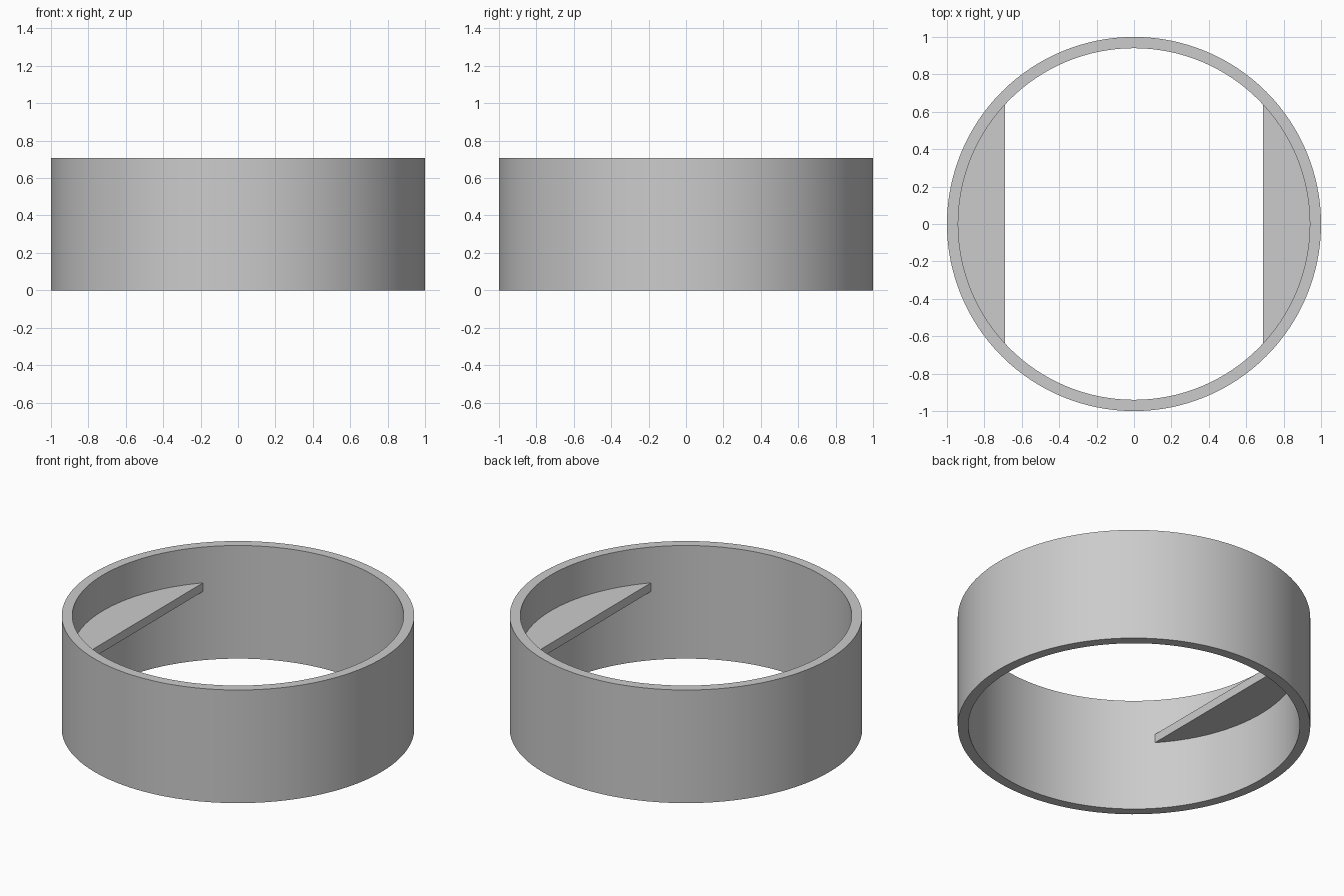
import bpy
import bmesh
from math import acos, cos, sin, pi, radians

OUTER, INNER, HEIGHT = 1.0, 0.94, 0.708
SHELF_X, SHELF_LOW, SHELF_TOP = 0.69, 0.43, 0.484
SEGMENTS = 128

if "Cube" in bpy.data.objects:
    bpy.data.objects.remove(bpy.data.objects["Cube"])

grey = bpy.data.materials.new("plain grey")
grey.use_nodes = True
colour = (0.6, 0.6, 0.6, 1)
grey.diffuse_color = colour
grey.node_tree.nodes["Principled BSDF"].inputs["Base Color"].default_value = colour


def finish(name, bm):
    """Turn a bmesh into a smooth object with sharp edges kept."""
    bmesh.ops.recalc_face_normals(bm, faces=bm.faces)
    mesh = bpy.data.meshes.new(name)
    bm.to_mesh(mesh)
    bm.free()
    mesh.materials.append(grey)
    obj = bpy.data.objects.new(name, mesh)
    bpy.context.collection.objects.link(obj)
    bpy.ops.object.select_all(action="DESELECT")
    obj.select_set(True)
    bpy.context.view_layer.objects.active = obj
    bpy.ops.object.shade_smooth_by_angle(angle=radians(30))


# Ring wall: a rectangular section carried around the axis
bm = bmesh.new()
section = [(INNER, 0), (OUTER, 0), (OUTER, HEIGHT), (INNER, HEIGHT)]
loops = []
for i in range(SEGMENTS):
    a = 2 * pi * i / SEGMENTS
    loops.append([bm.verts.new((r * cos(a), r * sin(a), z)) for r, z in section])
for i, loop in enumerate(loops):
    after = loops[(i + 1) % SEGMENTS]
    for j in range(4):
        k = (j + 1) % 4
        bm.faces.new((loop[j], after[j], after[k], loop[k]))
finish("ring_wall", bm)


# Shelves: circular segments set a little into the wall on both sides
def shelf(name, side):
    bm = bmesh.new()
    radius = INNER + 0.01
    half = acos(SHELF_X / radius)
    steps = 32
    arc = [half * (2 * i / steps - 1) for i in range(steps + 1)]
    base = bm.faces.new([bm.verts.new((side * radius * cos(a), radius * sin(a), SHELF_LOW))
                         for a in arc])
    new = bmesh.ops.extrude_face_region(bm, geom=[base])["geom"]
    top = [v for v in new if isinstance(v, bmesh.types.BMVert)]
    bmesh.ops.translate(bm, verts=top, vec=(0, 0, SHELF_TOP - SHELF_LOW))
    # Close the underside if the extrusion consumed it
    rim = [e for e in bm.edges if e.is_boundary]
    if rim:
        bmesh.ops.holes_fill(bm, edges=rim)
    finish(name, bm)


shelf("left_shelf", 1)
shelf("right_shelf", -1)
